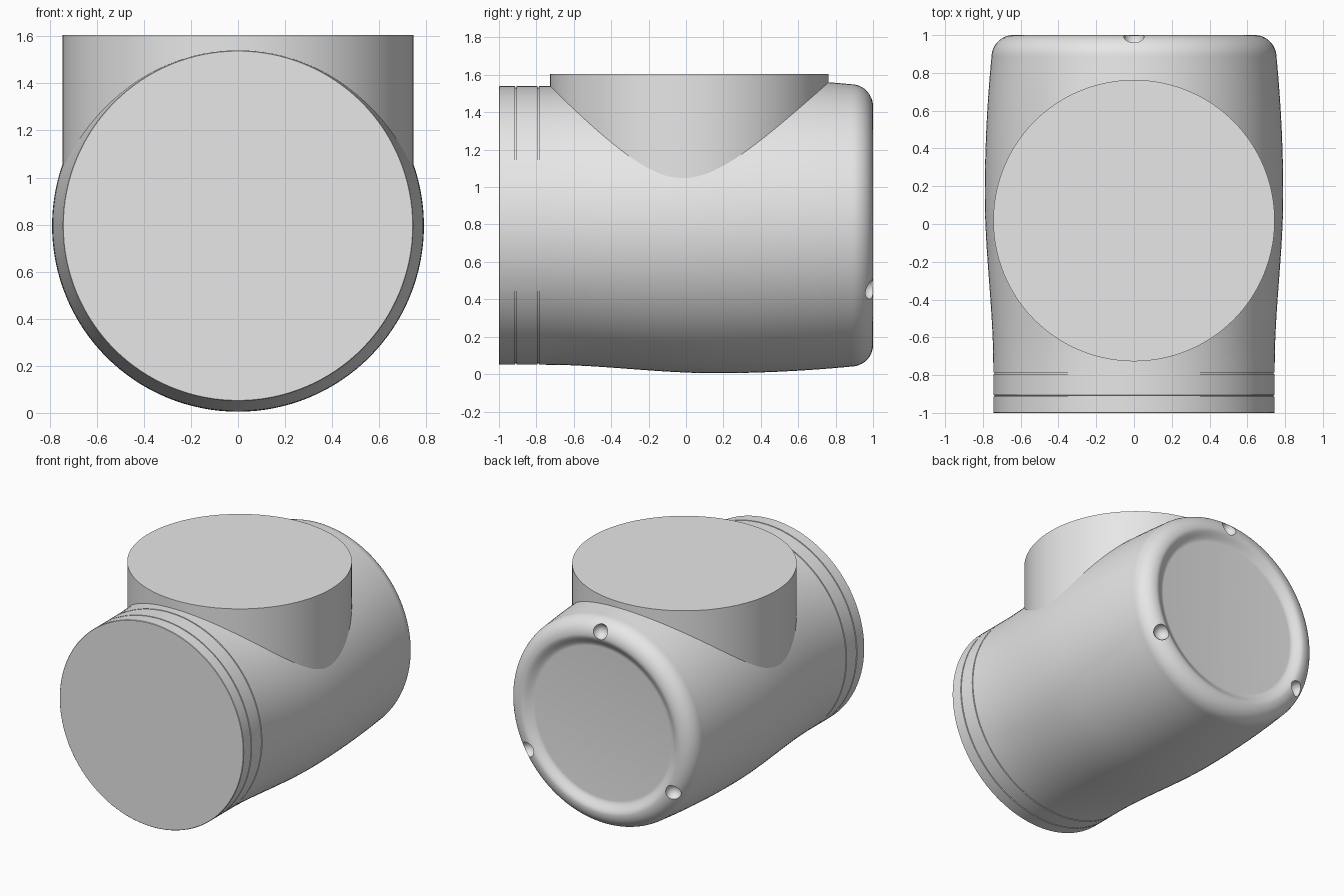
import bpy, bmesh, math
from mathutils import Matrix, Vector

cube = bpy.data.objects.get("Cube")
if cube:
    bpy.data.objects.remove(cube)

SEGMENTS = 128
AXIS_Z = 0.795

grey = bpy.data.materials.new("plain grey")
grey.use_nodes = True
grey.diffuse_color = (0.8, 0.8, 0.8, 1)
grey.node_tree.nodes["Principled BSDF"].inputs["Base Color"].default_value = (0.8, 0.8, 0.8, 1)


def make_object(name, bm):
    bmesh.ops.recalc_face_normals(bm, faces=bm.faces)
    mesh = bpy.data.meshes.new(name)
    bm.to_mesh(mesh)
    bm.free()
    obj = bpy.data.objects.new(name, mesh)
    bpy.context.collection.objects.link(obj)
    mesh.materials.append(grey)
    return obj


def activate(obj):
    bpy.ops.object.select_all(action='DESELECT')
    obj.select_set(True)
    bpy.context.view_layer.objects.active = obj


def smooth(obj):
    activate(obj)
    bpy.ops.object.shade_smooth_by_angle(angle=math.radians(30))


def lathe(name, profile):
    """Closed solid turned about the y axis from (y, radius) points."""
    bm = bmesh.new()
    rings = []
    for y, r in profile:
        angles = [math.tau * i / SEGMENTS for i in range(SEGMENTS)]
        rings.append([bm.verts.new((r * math.cos(a), y, AXIS_Z + r * math.sin(a))) for a in angles])
    for a, b in zip(rings, rings[1:]):
        for i in range(SEGMENTS):
            j = (i + 1) % SEGMENTS
            bm.faces.new((a[i], a[j], b[j], b[i]))
    bm.faces.new(rings[0])
    bm.faces.new(rings[-1])
    return make_object(name, bm)


# Front collar with two fine grooves
profile = [(-1.0, 0.742), (-0.997, 0.745)]
for y in (-0.91, -0.79):
    profile += [(y - 0.004, 0.745), (y - 0.003, 0.738), (y + 0.003, 0.738), (y + 0.004, 0.745)]

# Gently swelling barrel
STEPS = 16
for i in range(STEPS + 1):
    t = i / STEPS
    profile.append((-0.75 + 0.9 * t, 0.745 + 0.045 * t * t * (3 - 2 * t)))
for i in range(1, STEPS):
    t = i / STEPS
    profile.append((0.15 + 0.73 * t, 0.79 - 0.035 * t * t))

# Rounded back rim and shallow dished recess
for i in range(13):
    a = math.pi / 2 * i / 12
    profile.append((0.88 + 0.12 * math.sin(a), 0.64 + 0.115 * math.cos(a)))
for i in range(1, 11):
    t = i / 10
    profile.append((1.0 - 0.02 * (1 - math.cos(math.pi * t)), 0.64 - 0.09 * t))
body = lathe("body", profile)

# Three round dimples in the back rim
bm = bmesh.new()
for degrees in (90, 210, 330):
    a = math.radians(degrees)
    centre = Vector((0.68 * math.cos(a), 0.99, AXIS_Z + 0.68 * math.sin(a)))
    bmesh.ops.create_uvsphere(bm, u_segments=24, v_segments=16, radius=0.055,
                              matrix=Matrix.Translation(centre))
cutter = make_object("dimple_cutter", bm)
cutter.hide_render = True
cut = body.modifiers.new("dimples", 'BOOLEAN')
cut.operation = 'DIFFERENCE'
cut.solver = 'EXACT'
cut.object = cutter
activate(body)
bpy.ops.object.modifier_apply(modifier=cut.name)
bpy.data.objects.remove(cutter)
smooth(body)

# Upright neck on top of the barrel
bm = bmesh.new()
bmesh.ops.create_cone(bm, cap_ends=True, segments=SEGMENTS, radius1=0.745, radius2=0.745,
                      depth=0.8, matrix=Matrix.Translation((0, 0.018, 1.205)))
smooth(make_object("neck", bm))
